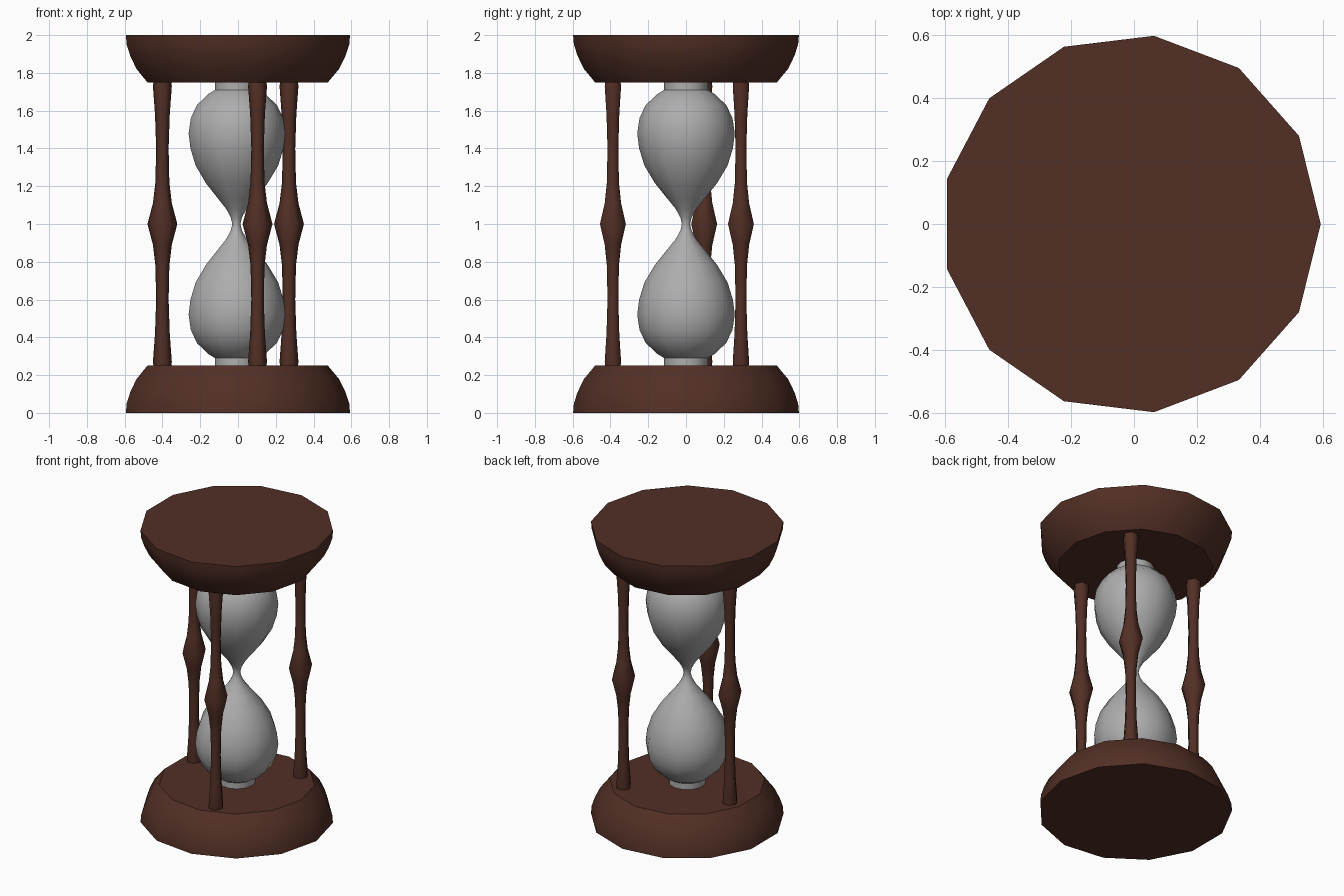
import bpy, bmesh, math

cube = bpy.data.objects.get("Cube")
if cube:
    bpy.data.objects.remove(cube, do_unlink=True)

CENTRE_X = -0.009


def material(name, colour):
    mat = bpy.data.materials.new(name)
    mat.use_nodes = True
    mat.diffuse_color = colour
    mat.node_tree.nodes["Principled BSDF"].inputs["Base Color"].default_value = colour
    return mat


def lathe(name, profile, sides, mat, x, y, sharp_angle):
    """Turn a (radius, height) profile around a vertical axis and cap both ends."""
    bm = bmesh.new()
    rings = []
    for r, z in profile:
        angles = [math.tau * i / sides for i in range(sides)]
        rings.append([bm.verts.new((r * math.cos(a), r * math.sin(a), z)) for a in angles])
    for low, high in zip(rings, rings[1:]):
        for i in range(sides):
            j = (i + 1) % sides
            bm.faces.new((low[i], low[j], high[j], high[i]))
    bm.faces.new(rings[0])
    bm.faces.new(rings[-1])
    bmesh.ops.recalc_face_normals(bm, faces=bm.faces)
    mesh = bpy.data.meshes.new(name)
    bm.to_mesh(mesh)
    bm.free()
    mesh.materials.append(mat)
    obj = bpy.data.objects.new(name, mesh)
    obj.location = (x, y, 0)
    bpy.context.collection.objects.link(obj)
    bpy.ops.object.select_all(action='DESELECT')
    obj.select_set(True)
    bpy.context.view_layer.objects.active = obj
    bpy.ops.object.shade_smooth_by_angle(angle=math.radians(sharp_angle))
    return obj


def mirrored(half):
    """Complete a lower half profile that ends at mid height, z = 1."""
    return half + [(r, 2 - z) for r, z in reversed(half[:-1])]


wood = material("dark wood", (0.085, 0.029, 0.019, 1))
glass = material("grey glass", (0.42, 0.42, 0.42, 1))

# Rounded end plates
plate = [(0.602, 0), (0.598, 0.05), (0.578, 0.11), (0.545, 0.178), (0.485, 0.25)]
lathe("base_plate", plate, 13, wood, CENTRE_X, 0, 40)
lathe("top_plate", [(r, 2 - z) for r, z in reversed(plate)], 13, wood, CENTRE_X, 0, 40)

# Double-bulb glass with collars
bulb = [(0.116, 0.24), (0.116, 0.29), (0.15, 0.31), (0.215, 0.37), (0.248, 0.44),
        (0.26, 0.52), (0.25, 0.6), (0.222, 0.69), (0.165, 0.785), (0.1, 0.865),
        (0.055, 0.92), (0.03, 0.965), (0.022, 1)]
lathe("glass_bulbs", mirrored(bulb), 13, glass, CENTRE_X, 0, 40)

# Three turned pillars
pillar = [(0.046, 0.24), (0.05, 0.27), (0.039, 0.42), (0.033, 0.6), (0.037, 0.78),
          (0.05, 0.89), (0.079, 1)]
for i in range(3):
    a = math.radians(46.2 + 120 * i)
    lathe(f"pillar_{i + 1}", mirrored(pillar), 6, wood,
          CENTRE_X + 0.403 * math.cos(a), 0.403 * math.sin(a), 62)
